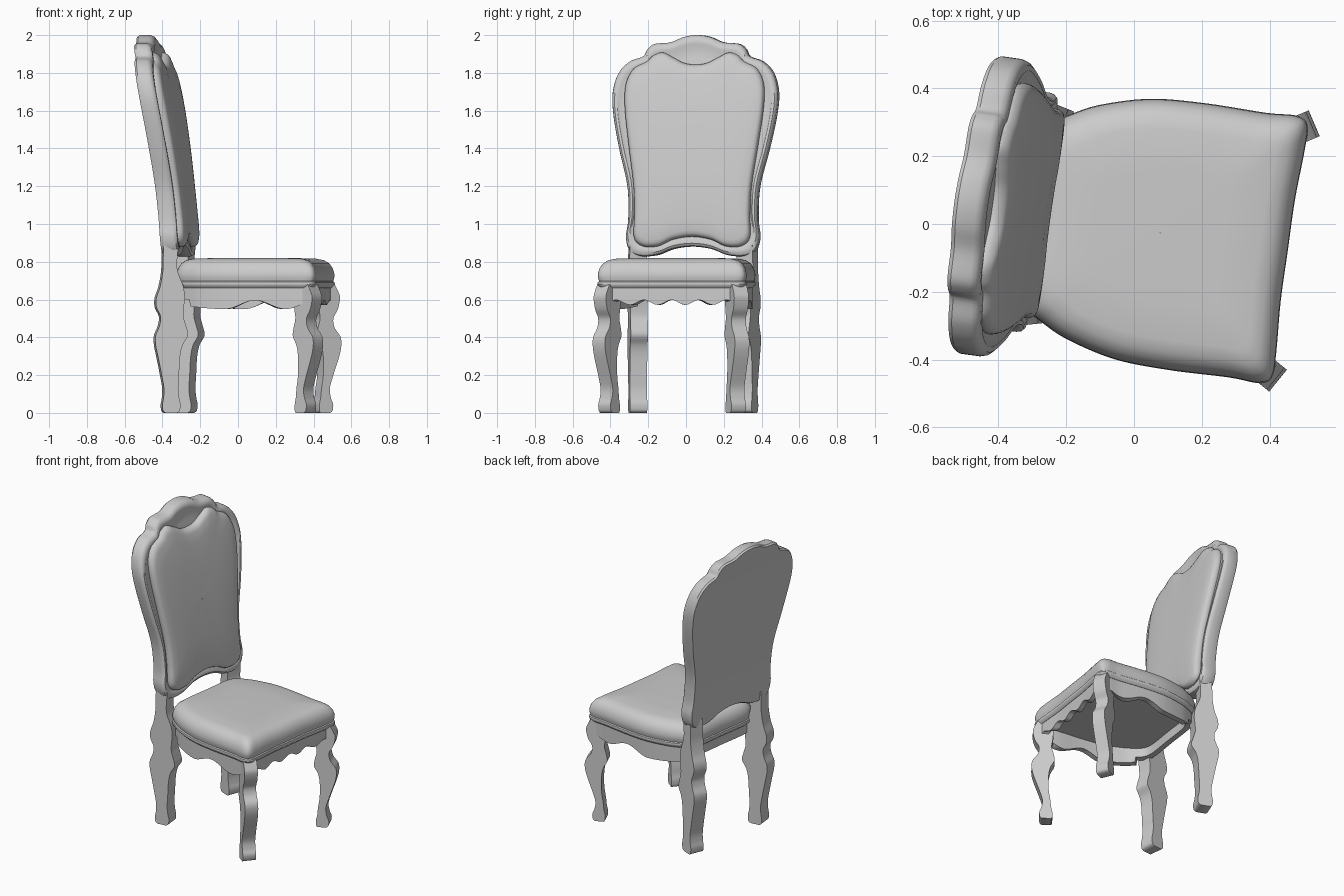
import bpy, bmesh
from math import radians, cos, sin, pi

YAW, OFFSET = radians(-8), (-0.002, -0.015, 0)


def spline(pts, steps, closed=False):
    """Catmull-Rom through tuples of any size."""
    n, out = len(pts), []
    get = (lambda i: pts[i % n]) if closed else (lambda i: pts[max(0, min(n - 1, i))])
    for i in range(n if closed else n - 1):
        a, b, c, d = (get(i + k) for k in (-1, 0, 1, 2))
        for s in range(steps):
            t = s / steps
            out.append(tuple(0.5 * (2 * q + (r - p) * t + (2 * p - 5 * q + 4 * r - w) * t * t
                                    + (3 * q - p - 3 * r + w) * t ** 3)
                             for p, q, r, w in zip(a, b, c, d)))
    if not closed:
        out.append(tuple(pts[-1]))
    return out


def outline(half, steps=6):
    """Closed loop from half a shape; first value is the mirrored one."""
    return spline(half + [(-a, b) for a, b in half[-2:0:-1]], steps, True)


def loft(name, rings, caps=True, loop=False, angle=35):
    """Skin rings of points; caps close both ends, loop joins last to first."""
    bm = bmesh.new()
    vs = [[bm.verts.new(p) for p in r] for r in rings]
    n = len(vs[0])
    pairs = list(zip(vs, vs[1:])) + ([(vs[-1], vs[0])] if loop else [])
    for a, b in pairs:
        for i in range(n):
            j = (i + 1) % n
            bm.faces.new((a[i], a[j], b[j], b[i]))
    if caps and not loop:
        bm.faces.new(vs[0])
        bm.faces.new(vs[-1])
    bmesh.ops.remove_doubles(bm, verts=bm.verts, dist=1e-5)
    bmesh.ops.recalc_face_normals(bm, faces=bm.faces)
    me = bpy.data.meshes.new(name)
    bm.to_mesh(me)
    bm.free()
    ob = bpy.data.objects.new(name, me)
    bpy.context.collection.objects.link(ob)
    ob.rotation_euler.z, ob.location = YAW, OFFSET
    bpy.ops.object.select_all(action='DESELECT')
    ob.select_set(True)
    bpy.context.view_layer.objects.active = ob
    bpy.ops.object.shade_smooth_by_angle(angle=radians(angle))
    return ob


def pad(name, shape, centre, profile, place):
    """Stack scaled copies of an outline: profile = (scale, depth) pairs."""
    ca, cb = centre
    loft(name, [[place(ca + (a - ca) * s, cb + (b - cb) * s, d) for a, b in shape]
                for s, d in profile], caps=False)


# Backrest: curved, reclined frame and upholstered panel
def on_back(v, z, d):
    t = z - 0.85
    return (-0.362 - 0.065 * t - 0.075 * t * t + d, v + 0.008, z)


frame = outline([(0, 0.88), (0.1, 0.868), (0.19, 0.835), (0.28, 0.83), (0.335, 0.858),
                 (0.356, 0.93), (0.345, 1.03), (0.352, 1.2), (0.4, 1.4), (0.435, 1.58),
                 (0.441, 1.7), (0.412, 1.8), (0.355, 1.86), (0.285, 1.887), (0.262, 1.925),
                 (0.225, 1.953), (0.14, 1.962), (0.07, 1.99), (0, 2.0)])
pad("backrest_frame", frame, (0, 1.4),
    [(0.001, 0), (0.3, 0), (0.6, 0), (0.85, 0), (0.985, 0), (1, 0.012), (1, 0.068),
     (0.99, 0.083), (0.965, 0.092), (0.93, 0.092), (0.905, 0.084), (0.8, 0.08),
     (0.4, 0.08), (0.001, 0.08)], on_back)

panel = outline([(0, 0.935), (0.1, 0.92), (0.18, 0.885), (0.26, 0.885), (0.308, 0.93),
                 (0.308, 1.05), (0.314, 1.2), (0.345, 1.42), (0.37, 1.62), (0.367, 1.74),
                 (0.328, 1.82), (0.26, 1.858), (0.225, 1.89), (0.175, 1.905), (0.12, 1.88),
                 (0.06, 1.85), (0, 1.842)])
pad("backrest_panel", panel, (0, 1.4),
    [(0.995, 0.075), (1.005, 0.09), (1.0, 0.1), (0.985, 0.112),
     (0.965, 0.119), (0.93, 0.124), (0.8, 0.129), (0.5, 0.131), (0.25, 0.131),
     (0.001, 0.131)], on_back)

# Seat cushion with piping
seat = outline([(0, -0.3), (0.2, -0.3), (0.275, -0.275), (0.315, -0.22), (0.352, -0.14),
                (0.388, 0), (0.397, 0.16), (0.394, 0.34), (0.398, 0.43), (0.375, 0.466),
                (0.3, 0.468), (0.15, 0.46), (0, 0.46)])
pad("seat_cushion", seat, (0, 0.08),
    [(0.001, 0.66), (0.96, 0.66), (0.99, 0.672), (1.0, 0.682), (0.995, 0.692),
     (0.98, 0.697), (0.992, 0.715), (0.995, 0.735), (0.975, 0.765), (0.935, 0.79),
     (0.87, 0.808), (0.78, 0.816), (0.5, 0.82), (0.001, 0.82)],
    lambda v, u, z: (u, v, z))


# Scalloped apron running round under the seat
def apron_bottom(v, u):
    if u > 0.43:
        return 0.585 + 0.013 * cos(2 * pi * v / 0.155)
    if u < -0.23:
        return 0.6
    if u < -0.02:
        return 0.55 + 0.35 * (u + 0.02) ** 2
    return 0.573 - 0.023 * cos(2 * pi * (u + 0.02) / 0.34)


rings = []
for v, u in spline(seat, 2, True):
    z = apron_bottom(v, u)
    (vo, uo), (vi, ui) = [(v * s, 0.08 + (u - 0.08) * s) for s in (0.955, 0.86)]
    rings.append([(uo, vo, z), (uo, vo, 0.675), (ui, vi, 0.675), (ui, vi, z)])
loft("seat_apron", rings, loop=True)


# Cabriole legs: rows of (height, outer offset, inner offset) along a direction
def leg(name, rows, origin, angle, thick):
    (ou, ov), c, s, h = origin, cos(angle), sin(angle), thick / 2
    loft(name, [[(ou + c * r - s * t, ov + s * r + c * t, z)
                 for r, t in ((o, -h), (o, h), (i, h), (i, -h))]
                for z, o, i in spline(rows, 5)])


front_rows = [(0, -0.06, -0.115), (0.012, -0.047, -0.122), (0.045, -0.043, -0.122),
              (0.08, -0.056, -0.115), (0.13, -0.062, -0.11), (0.2, -0.042, -0.1),
              (0.3, -0.008, -0.1), (0.36, 0.004, -0.112), (0.405, -0.002, -0.135),
              (0.45, -0.034, -0.13), (0.5, -0.042, -0.118), (0.55, -0.016, -0.125),
              (0.61, -0.004, -0.13), (0.65, -0.018, -0.13), (0.68, -0.035, -0.13)]
# back leg offsets are measured backwards from u = -0.32
back_rows = [(0, 0.03, -0.03), (0.012, 0.043, -0.046), (0.045, 0.046, -0.05),
             (0.08, 0.04, -0.043), (0.13, 0.038, -0.038), (0.2, 0.05, -0.042),
             (0.3, 0.07, -0.048), (0.36, 0.082, -0.062), (0.41, 0.082, -0.09),
             (0.46, 0.062, -0.08), (0.51, 0.056, -0.066), (0.56, 0.078, -0.068),
             (0.61, 0.078, -0.073), (0.67, 0.058, -0.065), (0.75, 0.044, -0.035),
             (0.82, 0.042, -0.033), (0.89, 0.04, -0.04)]
for side, tag in ((1, "left"), (-1, "right")):
    leg("front_leg_" + tag, front_rows, (0.481, 0.381 * side), radians(31 * side), 0.083)
    leg("back_leg_" + tag, back_rows, (-0.32, 0.292 * side + 0.004),
        pi - radians(14 * side), 0.092)
